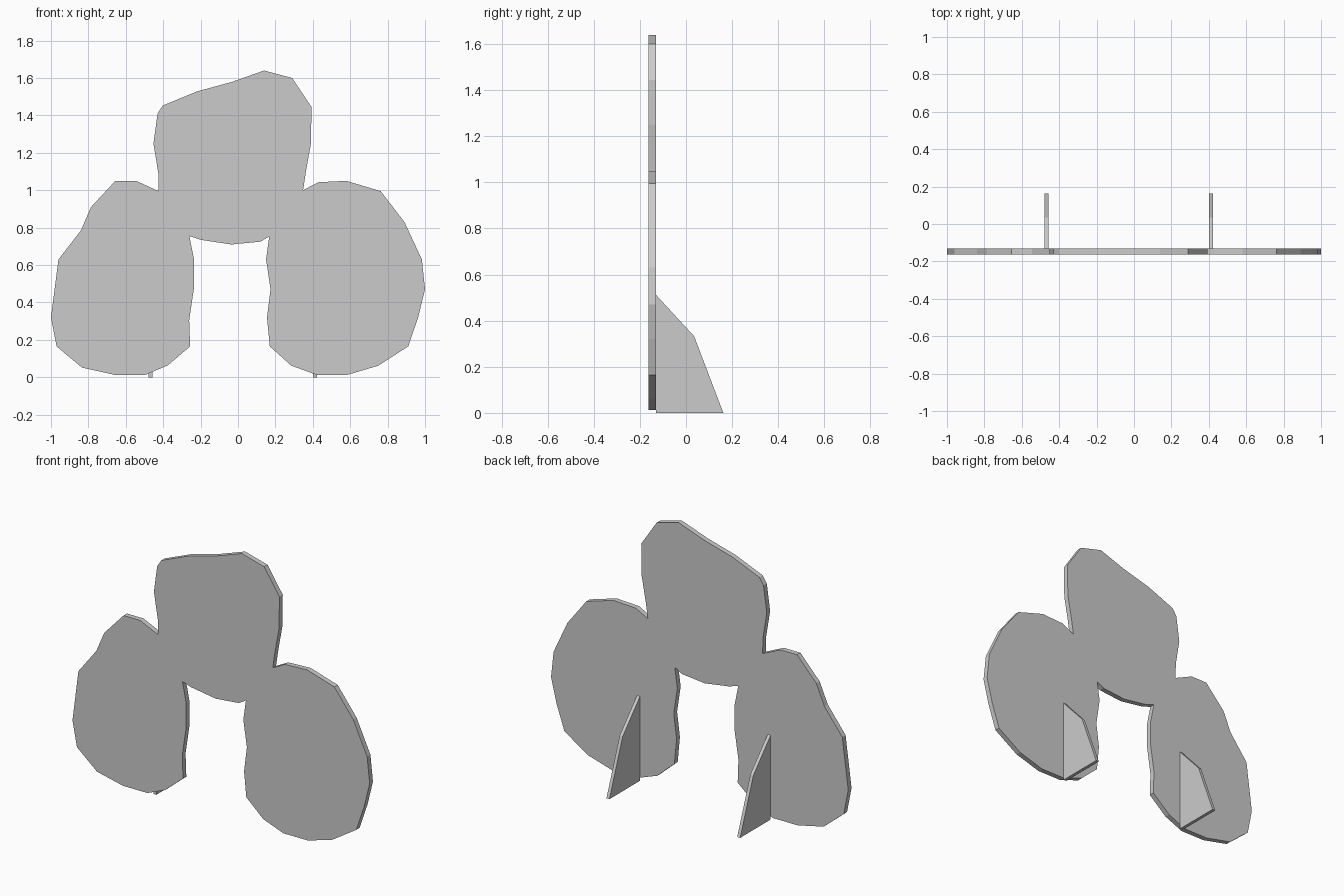
import bpy
import bmesh
from mathutils import Vector

if "Cube" in bpy.data.objects:
    bpy.data.objects.remove(bpy.data.objects["Cube"])


def slab(name, points, offset):
    """Extrude a closed planar profile by an offset vector into a solid plate."""
    bm = bmesh.new()
    face = bm.faces.new([bm.verts.new(p) for p in points])
    result = bmesh.ops.extrude_face_region(bm, geom=[face], use_keep_orig=True)
    moved = [g for g in result["geom"] if isinstance(g, bmesh.types.BMVert)]
    bmesh.ops.translate(bm, verts=moved, vec=Vector(offset))
    bmesh.ops.recalc_face_normals(bm, faces=bm.faces)
    mesh = bpy.data.meshes.new(name)
    bm.to_mesh(mesh)
    bm.free()
    obj = bpy.data.objects.new(name, mesh)
    bpy.context.collection.objects.link(obj)
    return obj


FRONT, BACK, DEPTH = -0.163, -0.131, 0.162

# Outline of the cut-out board, (x, z), clockwise from the top
upper_lobe_right = [(0.14, 1.64), (0.29, 1.60), (0.393, 1.445), (0.39, 1.25),
                    (0.363, 1.10), (0.348, 1.0)]
right_lobe = [(0.43, 1.043), (0.58, 1.05), (0.763, 0.995), (0.89, 0.83),
              (0.983, 0.63), (1.0, 0.47), (0.963, 0.32), (0.91, 0.165),
              (0.75, 0.062), (0.585, 0.013), (0.42, 0.013), (0.285, 0.062),
              (0.17, 0.165), (0.155, 0.32), (0.174, 0.47), (0.15, 0.63),
              (0.167, 0.753)]
middle_underside = [(0.12, 0.725), (-0.035, 0.71), (-0.2, 0.735), (-0.26, 0.755)]
left_lobe = [(-0.235, 0.63), (-0.235, 0.48), (-0.261, 0.305), (-0.256, 0.165),
             (-0.375, 0.064), (-0.495, 0.013), (-0.66, 0.013), (-0.835, 0.052),
             (-0.97, 0.165), (-1.0, 0.32), (-0.96, 0.63), (-0.84, 0.785),
             (-0.786, 0.91), (-0.656, 1.05), (-0.545, 1.05), (-0.424, 0.995)]
upper_lobe_left = [(-0.426, 1.09), (-0.452, 1.25), (-0.43, 1.41),
                   (-0.402, 1.453), (-0.22, 1.528), (-0.03, 1.58)]
outline = (upper_lobe_right + right_lobe + middle_underside
           + left_lobe + upper_lobe_left)
slab("cutout_board", [(x, FRONT, z) for x, z in outline], (0, BACK - FRONT, 0))

# Two upright brackets behind the board, (y, z) profile
bracket = [(BACK, 0.0), (DEPTH, 0.0), (0.035, 0.333), (BACK, 0.513)]
for name, x in (("left_bracket", -0.468), ("right_bracket", 0.412)):
    slab(name, [(x - 0.01, y, z) for y, z in bracket], (0.02, 0, 0))
